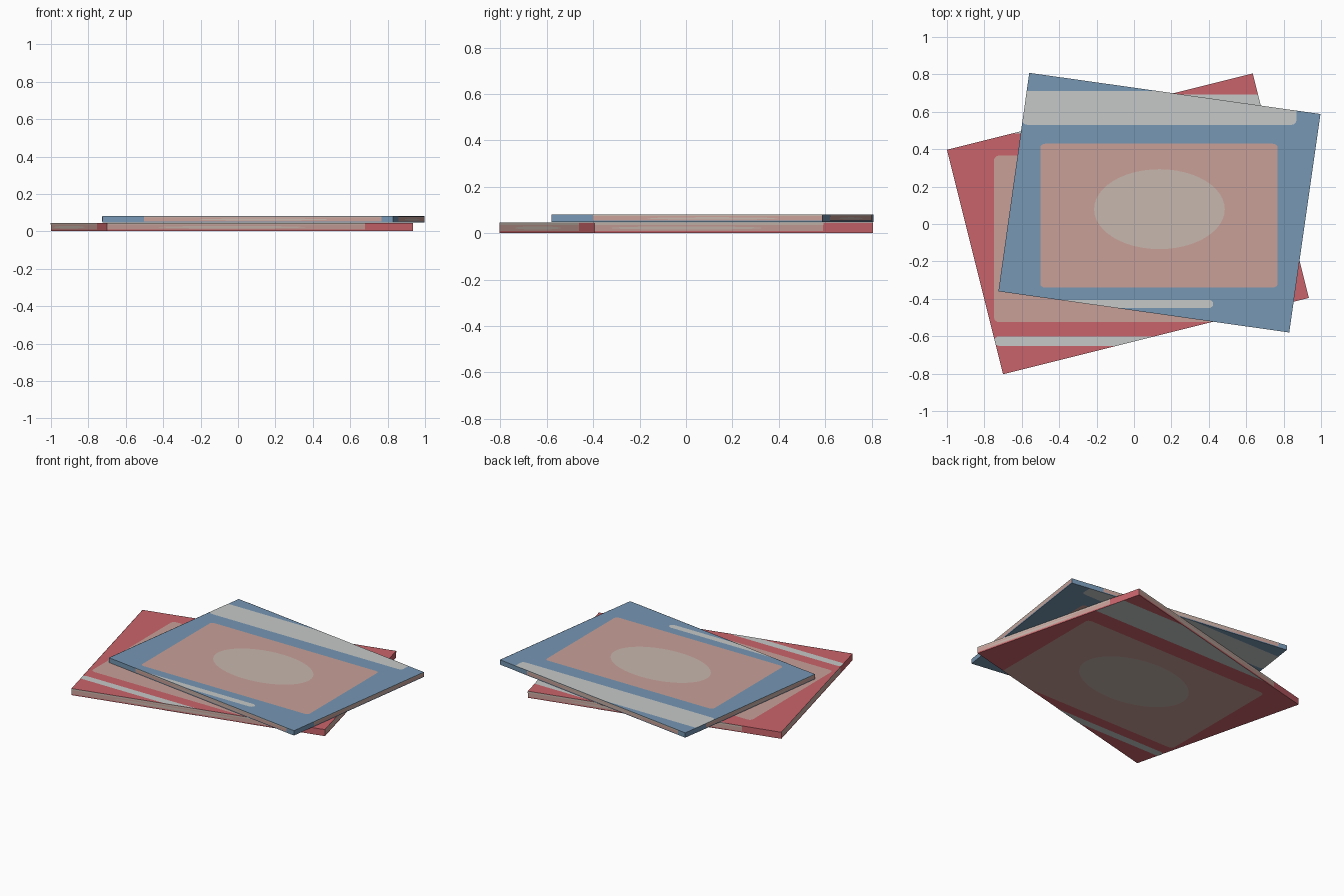
import bpy, bmesh, math
from mathutils import Vector

cube = bpy.data.objects.get("Cube")
if cube:
    bpy.data.objects.remove(cube, do_unlink=True)


def material(name, hex_code):
    rgb = [int(hex_code[i:i + 2], 16) / 255 for i in (0, 2, 4)]
    lin = [c / 12.92 if c <= 0.04045 else ((c + 0.055) / 1.055) ** 2.4 for c in rgb]
    mat = bpy.data.materials.new(name)
    mat.use_nodes = True
    mat.diffuse_color = (*lin, 1)
    mat.node_tree.nodes["Principled BSDF"].inputs["Base Color"].default_value = (*lin, 1)
    return mat


red = material("soft red", "c9646b")
blue = material("dusty blue", "7697b4")
grey = material("pale grey", "c6c9c8")
pink = material("dusty pink", "c9a098")
beige = material("warm beige", "c7b7ad")


def rounded_rect(u0, u1, v0, v1, r=0.015):
    """Outline in unit coordinates of the cover."""
    pts = []
    corners = [(u1 - r, v1 - r), (u0 + r, v1 - r), (u0 + r, v0 + r), (u1 - r, v0 + r)]
    for q, (cu, cv) in enumerate(corners):
        for k in range(5):
            a = (q + k / 4) * math.pi / 2
            pts.append((cu + r * math.cos(a), cv + r * math.sin(a)))
    return pts


def ellipse(cu, cv, ru, rv, n=48):
    return [(cu + ru * math.cos(2 * math.pi * k / n), cv + rv * math.sin(2 * math.pi * k / n))
            for k in range(n)]


panel_oval = ellipse(0.5, 0.475, 0.203, 0.154)
# Printed design: name, outline, material, lift above the surface
COVER = [("title_band", rounded_rect(0.075, 0.925, 0.80, 0.93), grey, 0.001),
         ("picture_panel", rounded_rect(0.13, 0.867, 0.173, 0.727), pink, 0.001),
         ("picture_oval", panel_oval, beige, 0.0018),
         ("footer_line", rounded_rect(0.13, 0.667, 0.094, 0.126), grey, 0.001)]
EDGE = [("edge_panel", rounded_rect(0.13, 0.867, 0.173, 0.8, 0.01), pink, 0.001),
        ("edge_band", rounded_rect(0.13, 0.867, 0.77, 0.995, 0.002), beige, 0.0014),
        ("edge_oval", panel_oval, beige, 0.0018)]


def link(name, bm, mat):
    mesh = bpy.data.meshes.new(name)
    bm.to_mesh(mesh)
    bm.free()
    mesh.materials.append(mat)
    obj = bpy.data.objects.new(name, mesh)
    bpy.context.collection.objects.link(obj)
    return obj


def plate(name, points, normal, planes, mat):
    """One printed patch, trimmed to the outline of the book."""
    bm = bmesh.new()
    bm.faces.new([bm.verts.new(p) for p in points])
    for co, no in planes:
        bmesh.ops.bisect_plane(bm, geom=bm.verts[:] + bm.edges[:] + bm.faces[:],
                               plane_co=co, plane_no=no, clear_outer=True)
    bm.normal_update()
    for f in bm.faces:
        if f.normal.dot(normal) < 0:
            f.normal_flip()
    if bm.faces:
        link(name, bm, mat)
    else:
        bm.free()


def book(name, corners, z0, z1, mat):
    """Slab from counter-clockwise corners, with print on every side."""
    bm = bmesh.new()
    base = bm.faces.new([bm.verts.new((x, y, z0)) for x, y in corners])
    top = bmesh.ops.extrude_face_region(bm, geom=[base])
    bmesh.ops.translate(bm, vec=(0, 0, z1 - z0),
                        verts=[v for v in top["geom"] if isinstance(v, bmesh.types.BMVert)])
    bmesh.ops.recalc_face_normals(bm, faces=bm.faces[:])
    link(name, bm, mat)

    lo = [min(c[i] for c in corners) for i in (0, 1)]
    size = [max(c[i] for c in corners) - lo[i] for i in (0, 1)]
    sides = []
    for a, b in zip(corners, corners[1:] + corners[:1]):
        d = Vector((b[0] - a[0], b[1] - a[1], 0))
        sides.append((Vector((*a, z0)), d, Vector((d.y, -d.x, 0)).normalized()))

    # Front and back covers
    planes = [(a, n) for a, d, n in sides]
    for cover, z, s in (("top", z1, 1), ("bottom", z0, -1)):
        for part, outline, colour, lift in COVER:
            pts = [(lo[0] + u * size[0], lo[1] + v * size[1], z + s * lift) for u, v in outline]
            plate(f"{name}_{cover}_{part}", pts, Vector((0, 0, s)), planes, colour)

    # Edges, each measured along its dominant axis
    for i, (a, d, n) in enumerate(sides):
        axis = 0 if abs(d.x) > abs(d.y) else 1
        planes = [(sides[j][0], sides[j][2]) for j in ((i + 1) % 4, (i - 1) % 4)]
        for part, outline, colour, lift in EDGE:
            pts = []
            for u, v in outline:
                t = (lo[axis] + u * size[axis] - a[axis]) / d[axis]
                p = a + d * t + n * lift
                p.z = z0 + v * (z1 - z0)
                pts.append(p)
            plate(f"{name}_side{i + 1}_{part}", pts, n, planes, colour)


book("lower_book", [(-0.70, -0.803), (0.935, -0.395), (0.635, 0.805), (-1.0, 0.397)], 0.001, 0.046, red)
book("upper_book", [(-0.725, -0.36), (0.83, -0.58), (0.997, 0.588), (-0.56, 0.808)], 0.048, 0.081, blue)
